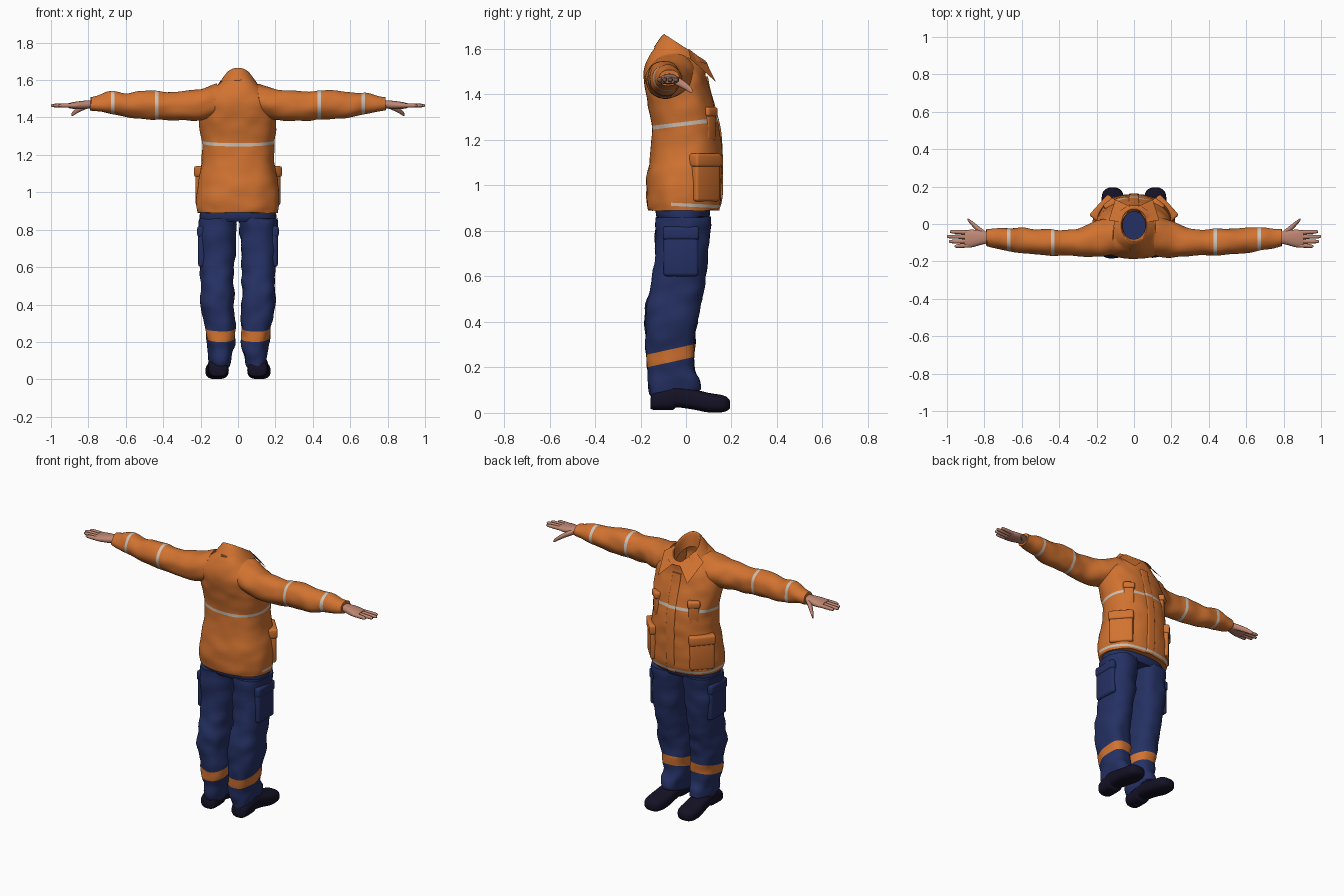
import bpy, bmesh, math
from mathutils import Vector, Matrix, noise

cube = bpy.data.objects.get("Cube")
if cube:
    bpy.data.objects.remove(cube, do_unlink=True)


def material(name, rgb):
    m = bpy.data.materials.new(name)
    m.use_nodes = True
    m.diffuse_color = (*rgb, 1)
    bsdf = m.node_tree.nodes["Principled BSDF"]
    bsdf.inputs["Base Color"].default_value = (*rgb, 1)
    bsdf.inputs["Roughness"].default_value = 0.8
    return m


ORANGE = material("safety_orange", (0.64, 0.17, 0.03))
NAVY = material("navy_cloth", (0.018, 0.03, 0.125))
GREY = material("reflective_grey", (0.6, 0.54, 0.47))
SKIN = material("skin", (0.52, 0.24, 0.17))
BLACK = material("boot_black", (0.007, 0.006, 0.018))


def finish(name, bm, mats, angle=50):
    """Turn a bmesh into a smooth-shaded object."""
    bmesh.ops.recalc_face_normals(bm, faces=bm.faces[:])
    me = bpy.data.meshes.new(name)
    bm.to_mesh(me)
    bm.free()
    for m in mats:
        me.materials.append(m)
    ob = bpy.data.objects.new(name, me)
    bpy.context.collection.objects.link(ob)
    bpy.ops.object.select_all(action="DESELECT")
    ob.select_set(True)
    bpy.context.view_layer.objects.active = ob
    bpy.ops.object.shade_smooth_by_angle(angle=math.radians(angle))
    return ob


def smooth_path(rows, steps):
    """Catmull-Rom interpolation through the section rows."""
    rows = [tuple(r) + (0,) * (6 - len(r)) for r in rows]
    out = []
    for i in range(len(rows) - 1):
        a, b = rows[max(i - 1, 0)], rows[i]
        c, d = rows[i + 1], rows[min(i + 2, len(rows) - 1)]
        for k in range(steps):
            t = k / steps
            out.append([q + t / 2 * (r - p + t * (2 * p - 5 * q + 4 * r - s + t * (3 * (q - r) + s - p)))
                        for p, q, r, s in zip(a, b, c, d)])
    return out + [rows[-1]]


def loft(name, axis, rows, mats, side=1, sides=40, steps=5, power=2.3,
         wrinkle=0, caps=(True, True), bands=()):
    """Skin sections (t, u0, u1, v0, v1, slope); bands are (point, normal, width, rule)."""
    bm = bmesh.new()
    rings = []
    for t, u0, u1, v0, v1, slope in smooth_path(rows, steps):
        ring = []
        for i in range(sides):
            a = math.tau * i / sides
            c, s = math.cos(a), math.sin(a)
            u = (u0 + u1) / 2 + (u1 - u0) / 2 * math.copysign(abs(c) ** (2 / power), c)
            dv = (v1 - v0) / 2 * math.copysign(abs(s) ** (2 / power), s)
            v, w = (v0 + v1) / 2 + dv, t + slope * dv
            x, y, z = {"x": (w, u, v), "y": (u, w, v), "z": (u, v, w)}[axis]
            ring.append(bm.verts.new((side * x, y, z)))
        rings.append(ring)
    for r, q in zip(rings, rings[1:]):
        for i in range(sides):
            j = (i + 1) % sides
            bm.faces.new((r[i], r[j], q[j], q[i]))
    for ring, cap in zip((rings[0], rings[-1]), caps):
        if cap:
            bm.faces.new(ring)
    if wrinkle:
        bm.normal_update()
        for v in bm.verts:
            p = v.co
            v.co = p + v.normal * wrinkle * noise.noise(Vector((p.x * 12, p.y * 12, p.z * 16)))
    for point, normal, width, rule in bands:
        p, n = Vector(point), Vector(normal).normalized()
        for off in (-width / 2, width / 2):
            bmesh.ops.bisect_plane(bm, geom=bm.verts[:] + bm.edges[:] + bm.faces[:],
                                   plane_co=p + n * off, plane_no=n, dist=1e-5)
        for f in bm.faces:
            c = f.calc_center_median()
            if abs((c - p).dot(n)) < width / 2 and rule(c):
                f.material_index = 1
    return finish(name, bm, mats)


def box(name, loc, size, turn, mat, bevel=0.012):
    """Soft-edged box turned about z; its local x points outwards."""
    bm = bmesh.new()
    bmesh.ops.create_cube(bm, size=1)
    bmesh.ops.scale(bm, vec=size, verts=bm.verts)
    bmesh.ops.bevel(bm, geom=bm.edges[:], offset=bevel, segments=3, profile=0.5, affect="EDGES")
    bm.transform(Matrix.Translation(loc) @ Matrix.Rotation(turn, 4, "Z"))
    return finish(name, bm, [mat])


def anywhere(c):
    return True


# Jacket body, with chest band and hem band
jacket_bands = [((0, 0, 1.272), (0, -0.12, 1), 0.017, anywhere),
                ((0, 0, 0.914), (0, 0.05, 1), 0.014, lambda c: c.y > -0.07)]
torso = [(0.89, 0.215, -0.165, 0.14), (0.95, 0.222, -0.175, 0.155),
         (1.05, 0.215, -0.17, 0.157), (1.15, 0.197, -0.155, 0.155),
         (1.25, 0.193, -0.15, 0.147), (1.35, 0.205, -0.165, 0.122),
         (1.42, 0.205, -0.18, 0.102), (1.48, 0.19, -0.187, 0.09, -0.05),
         (1.53, 0.15, -0.165, 0.085, -0.25), (1.572, 0.1, -0.13, 0.082, -0.42),
         (1.6, 0.07, -0.09, 0.078, -0.65)]
loft("jacket_body", "z", [(r[0], -r[1], *r[1:]) for r in torso], [ORANGE, GREY],
     sides=64, wrinkle=0.007, caps=(True, False), bands=jacket_bands)

# Button placket down the +y side
loft("jacket_placket", "z", [(r[0], -0.028, 0.028, r[3] - 0.02, r[3] + 0.006) for r in torso[:8]],
     [ORANGE, GREY], sides=24, power=5, bands=jacket_bands)

# Collar: standing band folded outwards, two pointed wings and a hanging loop
loft("collar", "z", [(1.53, -0.06, 0.06, -0.08, 0.065, -0.65), (1.58, -0.063, 0.063, -0.085, 0.072, -0.65),
                     (1.606, -0.068, 0.068, -0.092, 0.08, -0.65), (1.6, -0.078, 0.078, -0.105, 0.09, -0.6),
                     (1.57, -0.108, 0.108, -0.14, 0.1, -0.33)],
     [ORANGE], power=2.1, caps=(False, False))
box("hanging_loop", (0, -0.135, 1.6), (0.012, 0.04, 0.012), math.pi / 2 * 3, ORANGE, 0.003)
for side, label in ((1, "left"), (-1, "right")):
    bm = bmesh.new()
    corners = [(0.015, 0.09, 1.54), (0.07, 0.01, 1.602), (0.135, 0.02, 1.555), (0.1, 0.132, 1.455)]
    face = bm.faces.new([bm.verts.new((side * x, y, z)) for x, y, z in corners])
    bmesh.ops.solidify(bm, geom=[face], thickness=0.01)
    finish(label + "_collar_wing", bm, [ORANGE])

# Trouser seat
loft("trouser_seat", "z", [(0.845, -0.2, 0.2, -0.12, 0.095), (0.87, -0.205, 0.205, -0.132, 0.105),
                           (0.93, -0.2, 0.2, -0.135, 0.108)], [NAVY])

sleeve = [(0.11, -0.165, 0.04, 1.4, 1.58), (0.2, -0.178, 0.015, 1.385, 1.553),
          (0.3, -0.17, -0.025, 1.382, 1.54), (0.38, -0.167, -0.03, 1.385, 1.538),
          (0.44, -0.165, -0.025, 1.39, 1.547), (0.52, -0.16, -0.025, 1.392, 1.54),
          (0.6, -0.155, -0.022, 1.4, 1.53), (0.68, -0.142, -0.022, 1.415, 1.535),
          (0.74, -0.13, -0.025, 1.43, 1.517), (0.79, -0.12, -0.028, 1.437, 1.51)]
palm = [(0.77, -0.1, -0.045, 1.452, 1.492), (0.82, -0.112, -0.035, 1.445, 1.49),
        (0.87, -0.125, -0.03, 1.445, 1.484), (0.905, -0.122, -0.035, 1.45, 1.477)]
thumb = [(0.8, -0.08, -0.035, 1.45, 1.485), (0.835, -0.045, -0.008, 1.435, 1.468),
         (0.865, -0.012, 0.015, 1.42, 1.448), (0.885, 0.012, 0.028, 1.408, 1.43),
         (0.89, 0.022, 0.03, 1.41, 1.42)]
leg = [(0.075, 0.045, 0.15, -0.145, 0.06, 0.22), (0.13, 0.03, 0.158, -0.165, 0.058, 0.15),
       (0.2, 0.017, 0.166, -0.17, 0.036), (0.3, 0.015, 0.18, -0.178, 0.038),
       (0.4, 0.018, 0.2, -0.18, 0.05), (0.5, 0.02, 0.195, -0.172, 0.07),
       (0.6, 0.018, 0.203, -0.145, 0.086), (0.75, 0.012, 0.21, -0.132, 0.1),
       (0.86, 0.008, 0.21, -0.132, 0.107)]
boot = [(-0.157, 0.08, 0.13, 0.02, 0.06), (-0.14, 0.055, 0.155, 0.013, 0.09),
        (-0.06, 0.05, 0.16, 0.013, 0.12), (-0.04, 0.052, 0.16, 0.024, 0.12),
        (0.03, 0.05, 0.165, 0.015, 0.105), (0.1, 0.05, 0.174, 0.002, 0.088),
        (0.16, 0.058, 0.17, 0.003, 0.078), (0.185, 0.075, 0.153, 0.012, 0.065),
        (0.194, 0.095, 0.135, 0.022, 0.05)]

for side, label in ((1, "left_"), (-1, "right_")):
    # Sleeve with two reflective bands
    loft(label + "sleeve", "x", sleeve, [ORANGE, GREY], side, wrinkle=0.009, power=2.1,
         bands=[((side * x, 0, 0), (1, 0, 0), 0.018, anywhere) for x in (0.435, 0.67)])

    # Hand
    loft(label + "palm", "x", palm, [SKIN], side, sides=20)
    loft(label + "thumb", "x", thumb, [SKIN], side, sides=12, power=2)
    for finger, y, tip in (("index", -0.046, 0.985), ("middle", -0.069, 1), ("ring", -0.092, 0.99),
                           ("little", -0.114, 0.96)):
        spread = (y + 0.08) * 0.15
        rows = [(x, y + k * spread - r, y + k * spread + r, 1.464 - r, 1.464 + r)
                for k, x, r in ((0, 0.87, 0.012), (0.5, 0.93, 0.011),
                                (0.9, tip - 0.012, 0.009), (1, tip, 0.004))]
        loft(label + finger + "_finger", "x", rows, [SKIN], side, sides=12, power=2)

    # Trouser leg with a tilted orange band, and boot
    loft(label + "trouser_leg", "z", leg, [NAVY, ORANGE], side, wrinkle=0.012, power=2.4,
         bands=[((0, 0, 0.266), (0, -0.22, 1), 0.055, anywhere)])
    loft(label + "boot", "y", boot, [BLACK], side, sides=32, power=2.7)

    # Cargo pocket on the thigh
    turn = 0 if side > 0 else math.pi
    box(label + "thigh_pocket", (side * 0.193, -0.022, 0.7), (0.04, 0.155, 0.2), turn, NAVY, 0.016)
    box(label + "thigh_flap", (side * 0.196, -0.022, 0.79), (0.044, 0.16, 0.06), turn, NAVY, 0.014)

    # Jacket pockets: large hip pocket and narrow chest pouch, each with a flap
    for part, x, y, z, wide, deep, tall, degrees in (("hip", 0.168, 0.085, 1.035, 0.14, 0.045, 0.21, 42),
                                                     ("chest", 0.122, 0.098, 1.27, 0.062, 0.045, 0.15, 52)):
        turn = math.radians(degrees if side > 0 else 180 - degrees)
        box(label + part + "_pocket", (side * x, y, z), (deep, wide, tall), turn, ORANGE)
        box(label + part + "_flap", (side * x, y, z + tall * 0.36), (deep + 0.014, wide + 0.01, tall * 0.28),
            turn, ORANGE)
